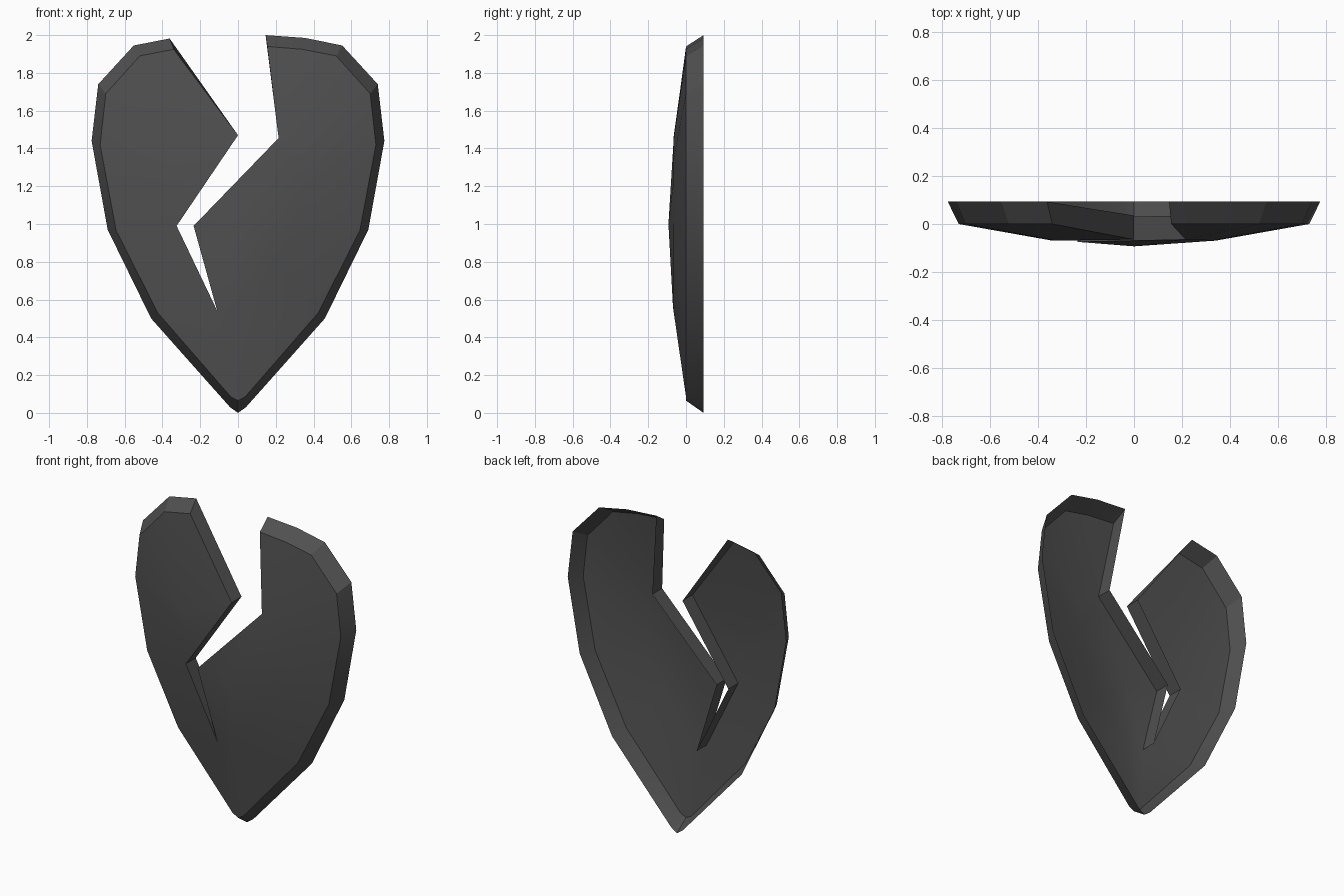
import bpy
import math
from mathutils import Vector
from mathutils.geometry import delaunay_2d_cdt

if "Cube" in bpy.data.objects:
    bpy.data.objects.remove(bpy.data.objects["Cube"])

HALF = 0.093            # half the overall depth
CENTRE = Vector((0, 1))

# Half outline of the plate, (x, z) from bottom tip to top: front edge and wider back edge
front_half = [(0.038, 0.085), (0.425, 0.53), (0.645, 0.965), (0.73, 1.42), (0.70, 1.69), (0.52, 1.89)]
back_half = [(0.042, 0.03), (0.46, 0.5), (0.69, 0.97), (0.775, 1.44), (0.74, 1.74), (0.552, 1.945)]
# Zigzag crack from the top left round to the top right
crack = [(0.0, 1.47), (-0.325, 0.99), (-0.11, 0.54), (-0.235, 0.99), (0.215, 1.455)]
# Points that carry the bulge of the front
inner = [(0, 1), (0.34, 1.2), (0.3, 0.98), (0.2, 0.78), (0, 0.56), (0.33, 1.33),
         (-0.34, 1.2), (-0.33, 1.32)]


def outline(tip, half, right_top, left_top):
    """Mirror the half outline; runs tip, right side, right crack corner, [crack], left side."""
    left = [(-x, z) for x, z in reversed(half)]
    return [tip] + half + right_top, [left_top] + left


fr, fl = outline((0, 0.065), front_half, [(0.34, 1.925), (0.155, 1.94)], (-0.34, 1.925))
br, bl = outline((0, 0.0), back_half, [(0.355, 1.985), (0.146, 2.0)], (-0.362, 1.982))
rim_shape = [Vector(p) for p in fr + fl]


def bulge(p):
    """Depth of the front surface, from the fraction of the way to the rim."""
    d = Vector(p) - CENTRE
    if d.length < 1e-6:
        return -HALF
    r = 1.0
    n = len(rim_shape)
    for i in range(n):
        a, e = rim_shape[i] - CENTRE, rim_shape[(i + 1) % n] - rim_shape[i]
        det = d.x * e.y - d.y * e.x
        if abs(det) < 1e-9:
            continue
        t = (a.x * e.y - a.y * e.x) / det
        u = (a.x * d.y - a.y * d.x) / det
        if t > 0 and -1e-6 <= u <= 1 + 1e-6:
            r = min(1.0, 1 / t)
            break
    if r < 0.47:
        return -HALF + (HALF - 0.069) * r / 0.47
    return -0.069 * (1 - r) / 0.53


# Front surface: triangulated inside the cracked outline
crack_rl = list(reversed(crack))
loop = fr + crack_rl + fl
n = len(loop)
pts = [Vector(p) for p in loop + inner]
v2, _, tris, _, _, _ = delaunay_2d_cdt(pts, [], [list(range(n))], 1, 1e-5)
rim = {tuple(round(c, 4) for c in p) for p in fr + fl}
verts = [(p.x, 0.0 if (round(p.x, 4), round(p.y, 4)) in rim else bulge(p), p.y) for p in v2]
faces = []
for t in tris:
    a, b, c = (v2[i] for i in t)
    ccw = (b - a).cross(c - a) > 0
    faces.append(list(t) if ccw else list(reversed(t)))

# Side walls: sloping rim, and straight walls along the crack; the back stays open
back = [(x, HALF, z) for x, z in br]
back += [(x, bulge((x, z)) + 0.1, z) for x, z in crack_rl]
back += [(x, HALF, z) for x, z in bl]
base = len(verts)
verts += back
front_id = [min(range(len(v2)), key=lambda k: (v2[k] - Vector(p)).length) for p in loop]
for i in range(n):
    j = (i + 1) % n
    faces.append([front_id[j], front_id[i], base + i, base + j])

mesh = bpy.data.meshes.new("cracked_plate")
mesh.from_pydata(verts, [], faces)
mesh.validate()
plate = bpy.data.objects.new("cracked_plate", mesh)
bpy.context.collection.objects.link(plate)

# Single dark grey colour
grey = bpy.data.materials.new("dark grey")
grey.diffuse_color = (0.08, 0.08, 0.08, 1)
grey.use_nodes = True
grey.node_tree.nodes["Principled BSDF"].inputs["Base Color"].default_value = grey.diffuse_color
mesh.materials.append(grey)

bpy.context.view_layer.objects.active = plate
plate.select_set(True)
bpy.ops.object.shade_smooth_by_angle(angle=math.radians(25))
